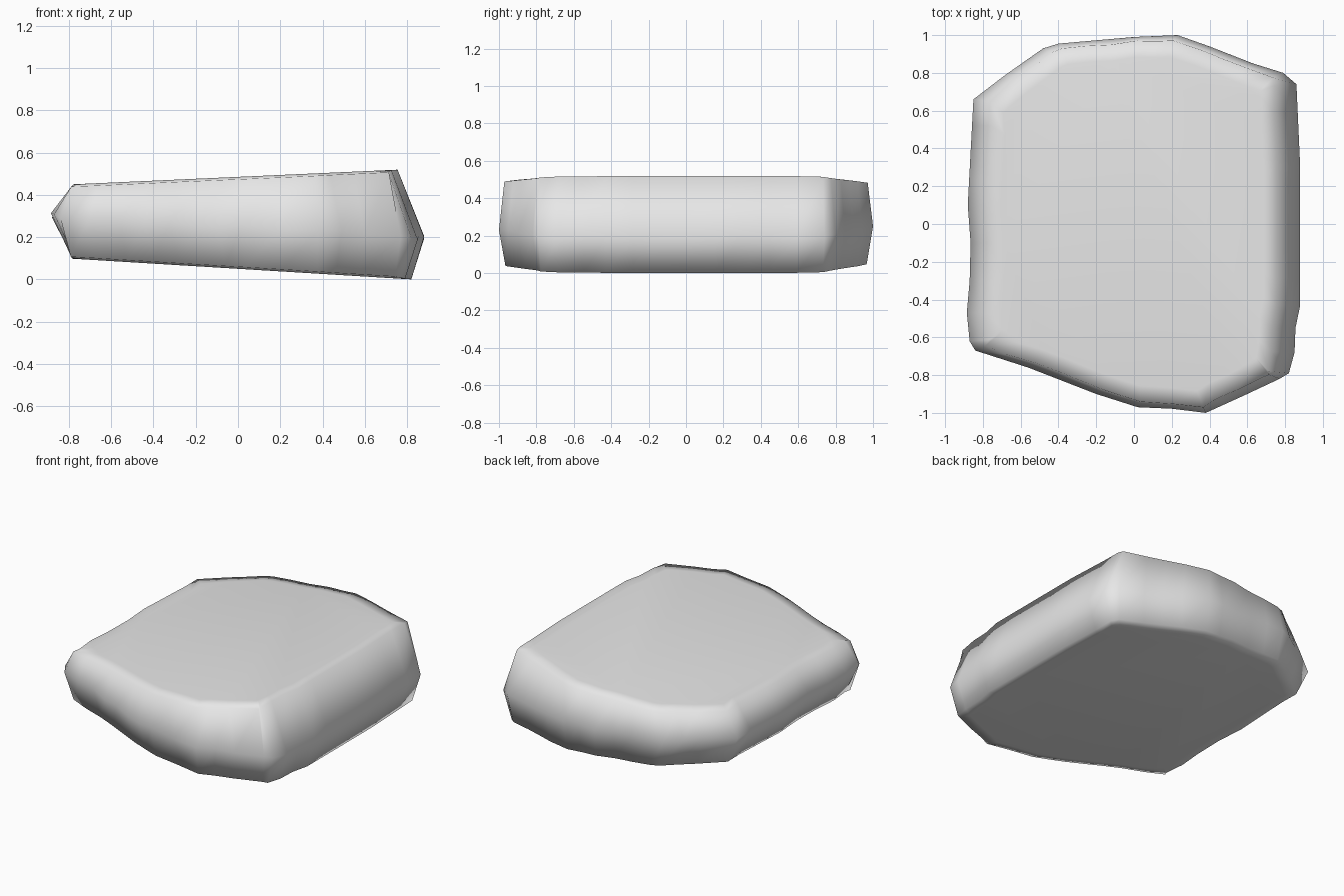
import bpy, bmesh, random
from mathutils import Vector

if "Cube" in bpy.data.objects:
    bpy.data.objects.remove(bpy.data.objects["Cube"])

random.seed(4)

# Plan outline of the slab, counter-clockwise
OUTLINE = [(-.85, .66), (-.88, .10), (-.865, -.1), (-.87, -.3), (-.885, -.47),
           (-.87, -.62), (-.84, -.67), (-.56, -.76), (-.2, -.9), (.02, -.97),
           (.2, -.978), (.38, -1.0), (.6, -.9), (.77, -.82), (.82, -.79),
           (.85, -.68), (.855, -.55), (.88, -.43), (.88, .3), (.86, .74),
           (.79, .80), (.63, .85), (.4, .94), (.23, 1.0), (0, .99),
           (-.4, .955), (-.48, .93), (-.68, .79)]


def densify(points, step):
    out = []
    for i, p in enumerate(points):
        a, b = Vector(p), Vector(points[(i + 1) % len(points)])
        n = max(1, round((b - a).length / step))
        out += [a.lerp(b, k / n) for k in range(n)]
    return out


def top_z(x):
    return .485 + .045 * x


def bottom_z(x):
    return max(0, .05 - .061 * x)


pts = densify(OUTLINE, .15)
count = len(pts)
rings = [[] for _ in range(5)]

# Rings from underside to upper face: inner, rim, ridge, rim, inner
for i, p in enumerate(pts):
    d = pts[(i + 1) % count] - pts[i - 1]
    n = Vector((d.y, -d.x)).normalized()
    wob = random.uniform(.8, 1.2)
    right = n.x > 0
    top_in = Vector((n.x * (.125 if right else .105), n.y * .025 * wob))
    low_in = Vector((n.x * (.06 if right else .10), n.y * .03 * wob))
    hi, lo = p - top_in, p - low_in
    flat_hi, flat_lo = hi * .91, lo * .93
    end = .02 * abs(n.y)                       # rim droops at front and back
    ridge = .25 - .057 * p.x + random.uniform(-.015, .015)
    rings[0].append((*flat_lo, bottom_z(flat_lo.x)))
    rings[1].append((*lo, bottom_z(lo.x) + end * .5))
    rings[2].append((*p, ridge))
    rings[3].append((*hi, top_z(hi.x) - end * .6))
    rings[4].append((*flat_hi, top_z(flat_hi.x)))

# Skin the rings and close both flat faces
bm = bmesh.new()
loops = [[bm.verts.new(c) for c in ring] for ring in rings]
for a, b in zip(loops, loops[1:]):
    for i in range(count):
        j = (i + 1) % count
        bm.faces.new((a[i], a[j], b[j], b[i]))
bm.faces.new(loops[0][::-1])
bm.faces.new(loops[-1])
bmesh.ops.recalc_face_normals(bm, faces=bm.faces)
for f in bm.faces:
    f.smooth = True

mesh = bpy.data.meshes.new("stone_slab")
bm.to_mesh(mesh)
bm.free()
slab = bpy.data.objects.new("stone_slab", mesh)
bpy.context.collection.objects.link(slab)

# Plain grey stone
stone = bpy.data.materials.new("stone_grey")
stone.diffuse_color = (.8, .8, .8, 1)
stone.use_nodes = True
stone.node_tree.nodes["Principled BSDF"].inputs["Base Color"].default_value = stone.diffuse_color
mesh.materials.append(stone)
